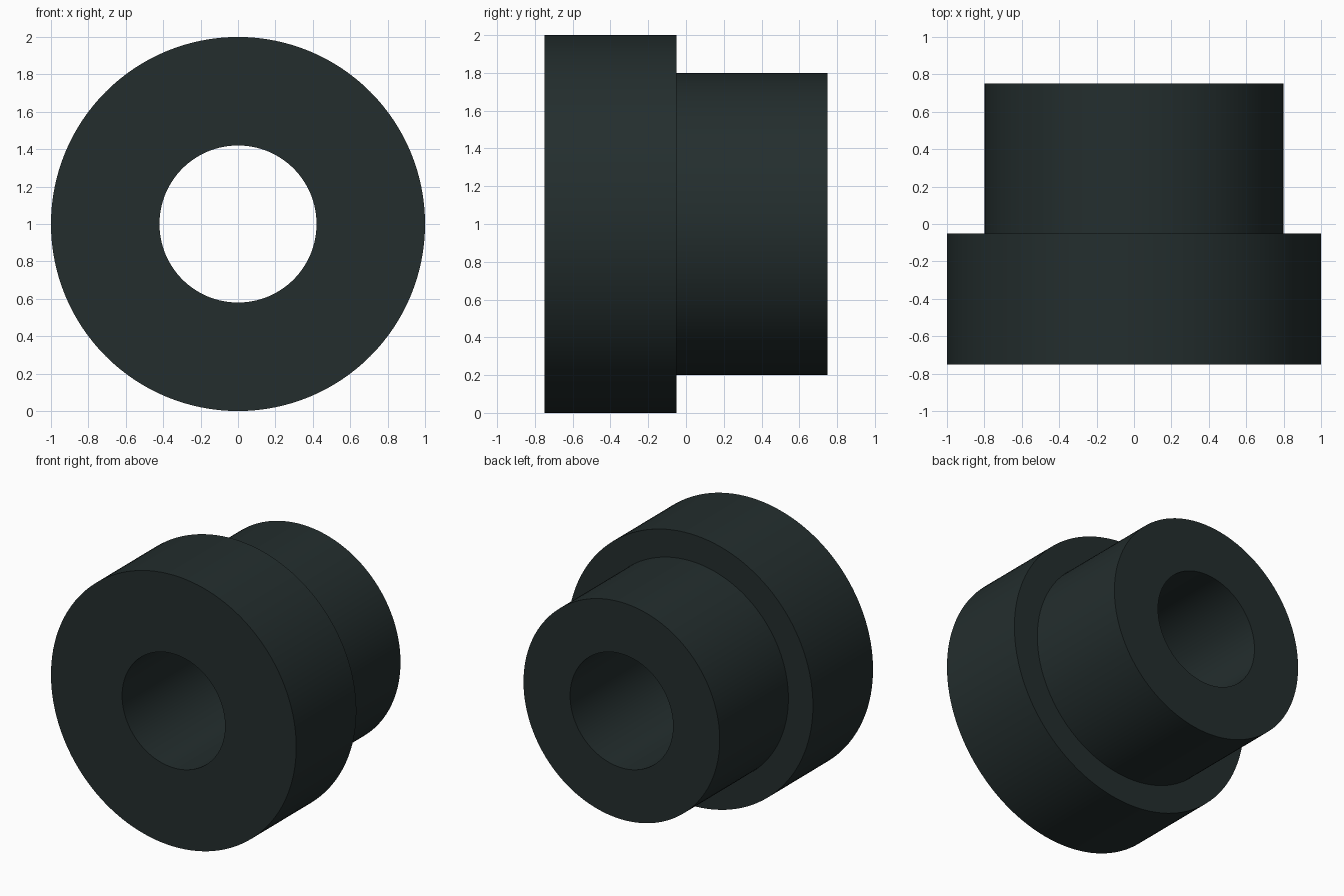
import bpy, bmesh, math

if "Cube" in bpy.data.objects:
    bpy.data.objects.remove(bpy.data.objects["Cube"])

SEGMENTS = 128
# Closed cross-section as (radius, y): bore, front face, flange, step, sleeve
PROFILE = [(0.42, -0.75), (1.0, -0.75), (1.0, -0.05),
           (0.8, -0.05), (0.8, 0.75), (0.42, 0.75)]

dark = bpy.data.materials.new("dark_slate")
dark.diffuse_color = (0.017, 0.027, 0.027, 1)
dark.use_nodes = True
dark.node_tree.nodes["Principled BSDF"].inputs["Base Color"].default_value = dark.diffuse_color

# Revolve the section around the y axis
bm = bmesh.new()
rings = []
for i in range(SEGMENTS):
    a = 2 * math.pi * i / SEGMENTS
    rings.append([bm.verts.new((r * math.cos(a), y, 1 + r * math.sin(a)))
                  for r, y in PROFILE])
n = len(PROFILE)
for i in range(SEGMENTS):
    here, after = rings[i], rings[(i + 1) % SEGMENTS]
    for j in range(n):
        k = (j + 1) % n
        bm.faces.new((here[j], here[k], after[k], after[j]))
bmesh.ops.recalc_face_normals(bm, faces=bm.faces[:])

mesh = bpy.data.meshes.new("flanged_bushing")
bm.to_mesh(mesh)
bm.free()
mesh.materials.append(dark)

bushing = bpy.data.objects.new("flanged_bushing", mesh)
bpy.context.collection.objects.link(bushing)

# Smooth round walls, crisp rims
bpy.context.view_layer.objects.active = bushing
bushing.select_set(True)
bpy.ops.object.shade_smooth_by_angle(angle=math.radians(30))
